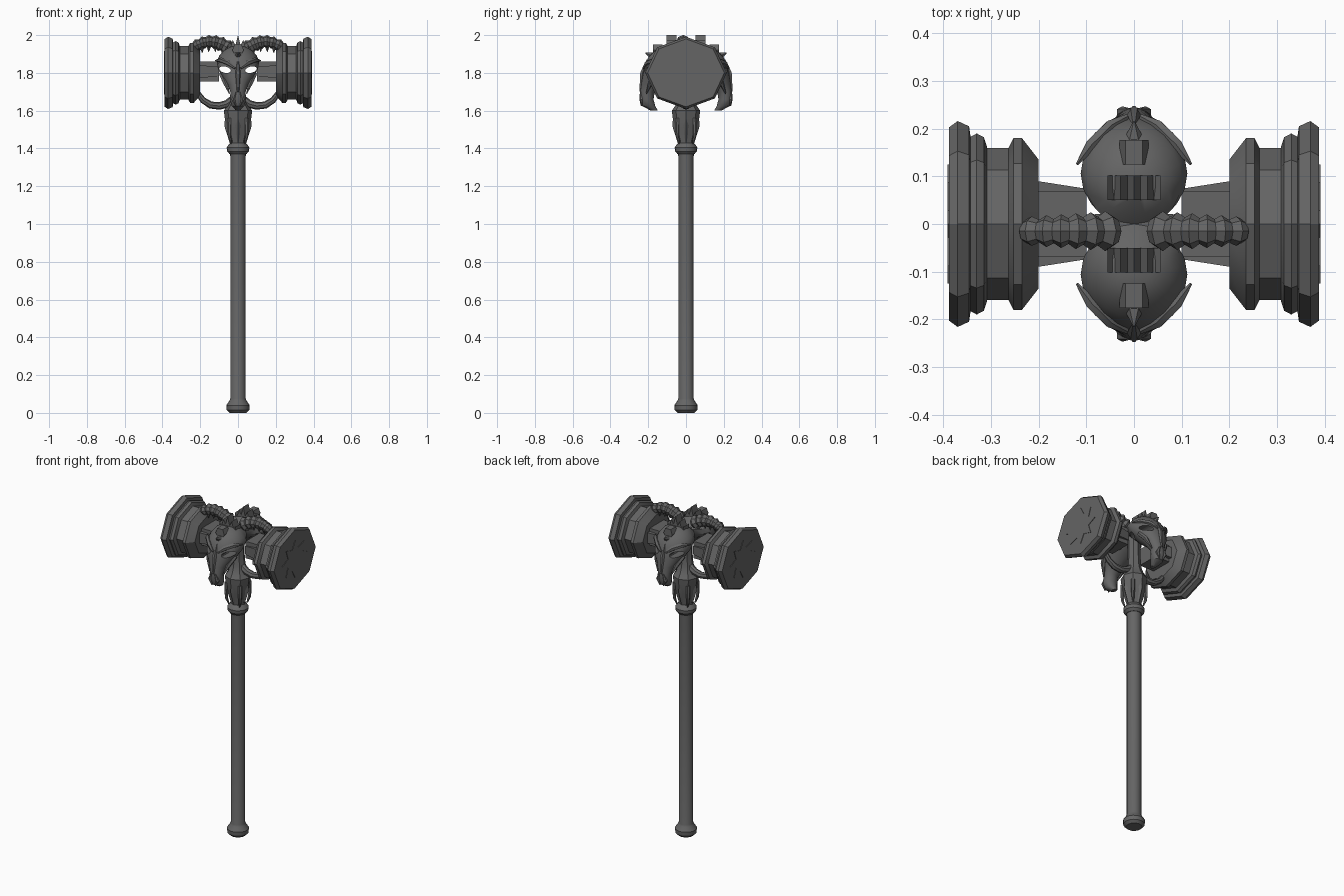
import bpy, bmesh, math
from mathutils import Vector

if "Cube" in bpy.data.objects:
    bpy.data.objects.remove(bpy.data.objects["Cube"])

iron = bpy.data.materials.new("dark_iron")
iron.diffuse_color = (0.13, 0.13, 0.13, 1)
iron.use_nodes = True
iron.node_tree.nodes["Principled BSDF"].inputs["Base Color"].default_value = iron.diffuse_color


def loft(name, rings):
    """Skin a list of equal-length point rings and cap both ends."""
    bm = bmesh.new()
    rows = [[bm.verts.new(p) for p in r] for r in rings]
    n = len(rows[0])
    for a, b in zip(rows, rows[1:]):
        for i in range(n):
            bm.faces.new((a[i], a[(i + 1) % n], b[(i + 1) % n], b[i]))
    bm.faces.new(rows[0])
    bm.faces.new(rows[-1])
    bmesh.ops.recalc_face_normals(bm, faces=bm.faces)
    me = bpy.data.meshes.new(name)
    bm.to_mesh(me)
    bm.free()
    me.materials.append(iron)
    ob = bpy.data.objects.new(name, me)
    bpy.context.collection.objects.link(ob)
    return ob


def circle(n, start=0.0):
    return [(math.cos(start + math.tau * i / n), math.sin(start + math.tau * i / n)) for i in range(n)]


def lathe(name, profile, n):
    return loft(name, [[(r * c, r * s, z) for c, s in circle(n)] for r, z in profile])


def tube(name, path, radii, ref, n=8):
    """Tapered tube along a path; ref is the fixed sideways direction."""
    pts = [Vector(p) for p in path]
    rings = []
    for i, p in enumerate(pts):
        t = (pts[min(i + 1, len(pts) - 1)] - pts[max(i - 1, 0)]).normalized()
        up = t.cross(Vector(ref)).normalized()
        side = up.cross(t)
        rings.append([p + (side * c + up * s) * radii[i] for c, s in circle(n)])
    return loft(name, rings)


def prism(name, outline, y0, y1):
    return loft(name, [[(x, y, z) for x, z in outline] for y in (y0, y1)])


# shaft with pommel, and flared neck with collar
lathe("shaft", [(.045, 0), (.06, .015), (.062, .04), (.045, .065), (.041, .075),
                (.041, 1.36), (.043, 1.38)], 16)
lathe("collar", [(.045, 1.37), (.058, 1.385), (.06, 1.405), (.05, 1.42), (.04, 1.43)], 16)
lathe("neck", [(.04, 1.41), (.042, 1.44), (.06, 1.5), (.07, 1.56), (.075, 1.6),
               (.055, 1.63), (.042, 1.67), (.036, 1.75), (.036, 1.9)], 8)

# claws and leaves around the neck
for k in range(4):
    a = math.pi / 4 + k * math.pi / 2
    c, s = math.cos(a), math.sin(a)
    path = [(r * c, r * s, z) for r, z in [(.064, 1.56), (.067, 1.5), (.064, 1.46), (.052, 1.425)]]
    tube("neck_claw", path, [.012, .011, .009, .004], (-s, c, 0), 6)
    c, s = math.cos(a + math.pi / 4), math.sin(a + math.pi / 4)
    path = [(r * c, r * s, z) for r, z in [(.064, 1.585), (.055, 1.52), (.041, 1.43)]]
    tube("neck_leaf", path, [.004, .017, .003], (-s, c, 0), 4)

# octagonal hammer heads, star plates, cross beams, tusks and horns on each side
head_profile = [(.20, .135), (.235, .18), (.253, .18), (.263, .16), (.308, .16), (.315, .182),
                (.33, .19), (.343, .183), (.346, .205), (.37, .216), (.388, .203)]
CZ = 1.8
for sx in (-1, 1):
    loft("hammer_head", [[(sx * x, r * c, CZ + .885 * r * s) for c, s in circle(8)]
                         for x, r in head_profile])
    star = [((.125 if i % 2 == 0 else .075) * c, (.115 if i % 2 == 0 else .07) * s)
            for i, (c, s) in enumerate(circle(16))]
    loft("star_plate", [[(sx * x, y, CZ + z) for y, z in star] for x in (.386, .391)])
    corners = [(1, 1), (-1, 1), (-1, -1), (1, -1)]
    loft("cross_beam", [[(sx * x, .068 * y, 1.807 + .052 * z) for y, z in corners]
                        for x in (.1, .21)])
    loft("beam_brace", [[(sx * x, w * y, 1.807 + h * z) for y, z in corners]
                        for x, w, h in ((.1, .074, .025), (.215, .092, .035))])
    tube("tusk", [(sx * x, 0, z) for x, z in
                  [(.025, 1.66), (.06, 1.635), (.10, 1.625), (.145, 1.63), (.185, 1.655), (.215, 1.695)]],
         [.022, .021, .02, .019, .017, .014], (0, 1, 0))

    # ridged horn arching from the skull to the head
    path, radii = [], []
    for i in range(13):
        t = i / 12
        path.append((sx * (.045 + .185 * t), -.015, 1.925 + .13 * t * (1 - t) + .015 * t))
        radii.append((.043 - .013 * t) * (1.0 if i % 2 else .74))
    tube("ridged_horn", path, radii, (0, 1, 0))
    for x, z in ((.12, 1.915), (.155, 1.915), (.19, 1.91)):
        tube("horn_spur", [(sx * x, -.015, z + .03), (sx * x, -.015, z - .005)],
             [.016, .001], (0, 1, 0), 6)

# skull sections: height, half width, front reach, back reach
skull = [(1.602, .012, .19, .15), (1.625, .033, .232, .163), (1.66, .043, .245, .172),
         (1.70, .040, .243, .165), (1.74, .056, .237, .13), (1.78, .085, .232, .08),
         (1.82, .106, .224, .04), (1.86, .112, .212, .0), (1.89, .10, .195, -.01),
         (1.92, .075, .165, .02), (1.94, .035, .13, .05)]
skulls = []
for sy in (-1, 1):
    skulls.append(loft("skull", [[(w * c, sy * ((f + b) / 2 + (f - b) / 2 * s), z)
                                  for c, s in circle(20)] for z, w, f, b in skull]))
    # pointed crown and brow gem
    half = [(.056, 1.9), (.056, 1.95), (.042, 1.93), (.028, 1.975), (.014, 1.945)]
    prism("crown", half + [(0, 2.0)] + [(-x, z) for x, z in half[::-1]], sy * .05, sy * .102)
    prism("brow_gem", [(.03, 1.92), (.018, 1.95), (-.018, 1.95), (-.03, 1.92), (0, 1.86)],
          sy * .125, sy * .176)
    tube("brow_spike", [(0, sy * .165, 1.885), (0, sy * .215, 1.905)], [.028, .002], (1, 0, 0), 6)
    # brow ridges, cheek spikes and nose ridge
    for sx in (-1, 1):
        tube("brow_ridge", [(sx * .015, sy * .225, 1.825), (sx * .05, sy * .205, 1.852),
                            (sx * .09, sy * .165, 1.868), (sx * .12, sy * .125, 1.865)],
             [.006, .014, .014, .003], (0, 0, 1), 6)
        tube("cheek_spike", [(sx * .088, sy * .15, 1.795), (sx * .07, sy * .185, 1.755),
                             (sx * .045, sy * .21, 1.69)], [.014, .014, .003], (0, 1, 0), 6)
        tube("nostril_ridge", [(sx * .012, sy * .24, 1.70), (sx * .025, sy * .235, 1.66),
                               (sx * .012, sy * .236, 1.625)], [.004, .012, .003], (0, 1, 0), 6)
    tube("nose_ridge", [(0, sy * .205, 1.87), (0, sy * .23, 1.80), (0, sy * .242, 1.70)],
         [.004, .014, .006], (1, 0, 0), 6)

# slanted eye holes cut right through both skulls
for sx in (-1, 1):
    outline = [(sx * (.069 + .031 * c), 1.817 + .017 * s + .005 * c) for c, s in circle(14)]
    cutter = prism("eye_cutter", outline, -.4, .4)
    cutter.hide_render = True
    for ob in skulls:
        mod = ob.modifiers.new("eye_hole", 'BOOLEAN')
        mod.operation = 'DIFFERENCE'
        mod.solver = 'EXACT'
        mod.object = cutter
        bpy.context.view_layer.objects.active = ob
        bpy.ops.object.modifier_apply(modifier=mod.name)
    bpy.data.objects.remove(cutter)

# smooth shading with crisp edges
bpy.ops.object.select_all(action='SELECT')
bpy.context.view_layer.objects.active = skulls[0]
bpy.ops.object.shade_smooth_by_angle(angle=math.radians(32))
